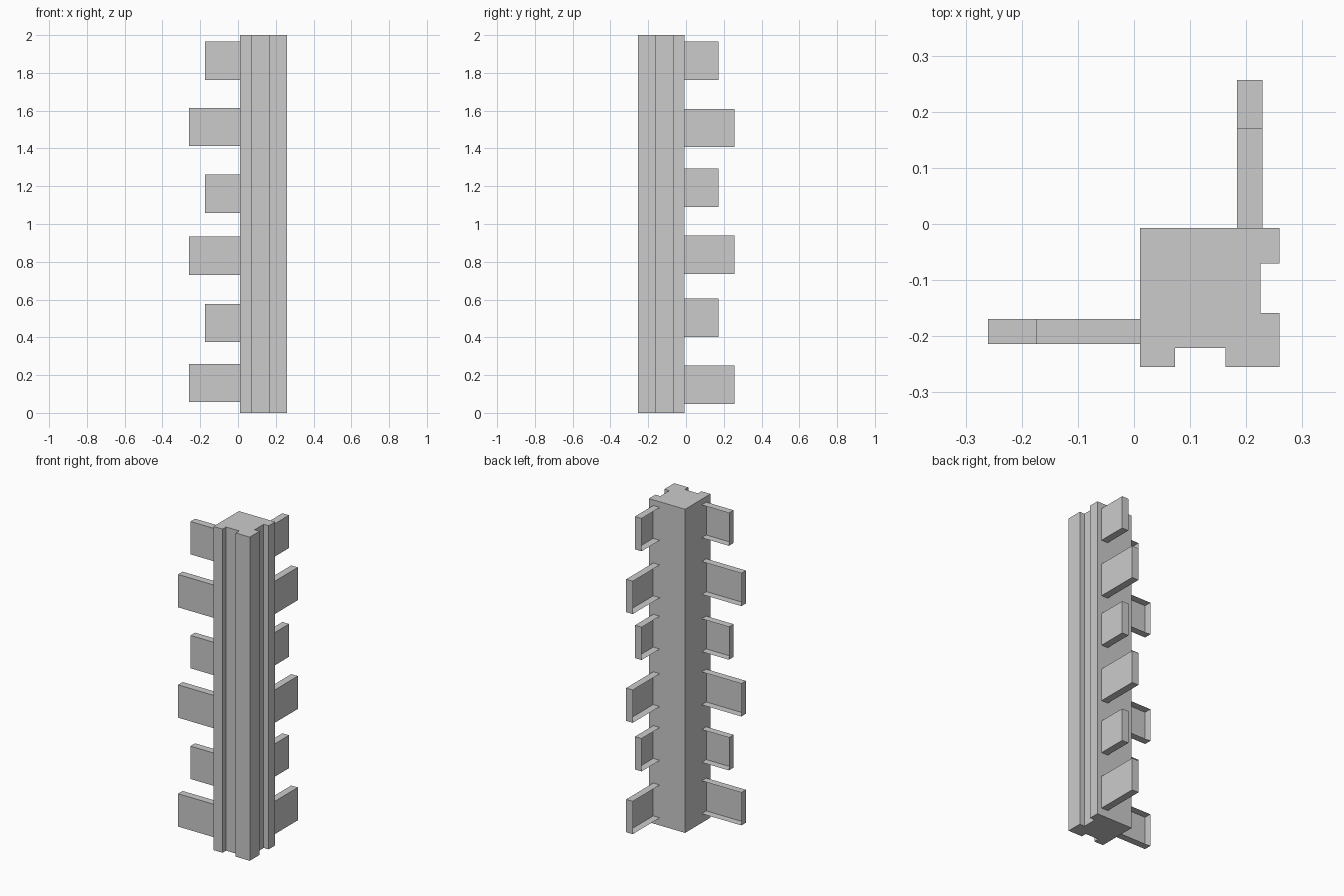
import bpy, bmesh
from mathutils import Vector

if "Cube" in bpy.data.objects:
    bpy.data.objects.remove(bpy.data.objects["Cube"])


def finish(bm, name):
    mesh = bpy.data.meshes.new(name)
    bm.to_mesh(mesh)
    bm.free()
    obj = bpy.data.objects.new(name, mesh)
    bpy.context.collection.objects.link(obj)
    return obj


def column(name, profile, height):
    bm = bmesh.new()
    face = bm.faces.new([bm.verts.new((x, y, 0)) for x, y in profile])
    ext = bmesh.ops.extrude_face_region(bm, geom=[face])
    top = [v for v in ext["geom"] if isinstance(v, bmesh.types.BMVert)]
    bmesh.ops.translate(bm, verts=top, vec=(0, 0, height))
    bmesh.ops.recalc_face_normals(bm, faces=bm.faces)
    return finish(bm, name)


def open_tray(name, lo, hi, open_sides):
    """Thin-sheet box without the faces that point along open_sides."""
    lo, hi = Vector(lo), Vector(hi)
    bm = bmesh.new()
    bmesh.ops.create_cube(bm, size=1)
    bm.normal_update()
    gone = [f for f in bm.faces
            if any(f.normal.dot(Vector(s)) > 0.9 for s in open_sides)]
    bmesh.ops.delete(bm, geom=gone, context='FACES')
    for v in bm.verts:
        v.co = Vector((v.co[i] * (hi[i] - lo[i]) + (lo[i] + hi[i]) / 2
                       for i in range(3)))
    return finish(bm, name)


# Corner column with a groove in the front and right faces
column("column", [
    (0.011, -0.007), (0.011, -0.255), (0.073, -0.255), (0.073, -0.221),
    (0.163, -0.221), (0.163, -0.255), (0.259, -0.255), (0.259, -0.159),
    (0.225, -0.159), (0.225, -0.07), (0.259, -0.07), (0.259, -0.007)], 2.0)

# Alternating long and short fins, hollow on their inner side
FIN_H = 0.203
left_z = [0.057, 0.374, 0.73, 1.058, 1.412, 1.762]
back_z = [0.047, 0.402, 0.735, 1.09, 1.407, 1.762]
for i, (zl, zb) in enumerate(zip(left_z, back_z)):
    tip_x = -0.26 if i % 2 == 0 else -0.175
    tip_y = 0.257 if i % 2 == 0 else 0.171
    open_tray(f"left_fin_{i + 1}", (tip_x, -0.214, zl),
              (0.011, -0.169, zl + FIN_H), [(0, 1, 0), (1, 0, 0)])
    open_tray(f"back_fin_{i + 1}", (0.184, -0.007, zb),
              (0.229, tip_y, zb + FIN_H), [(-1, 0, 0), (0, -1, 0)])
